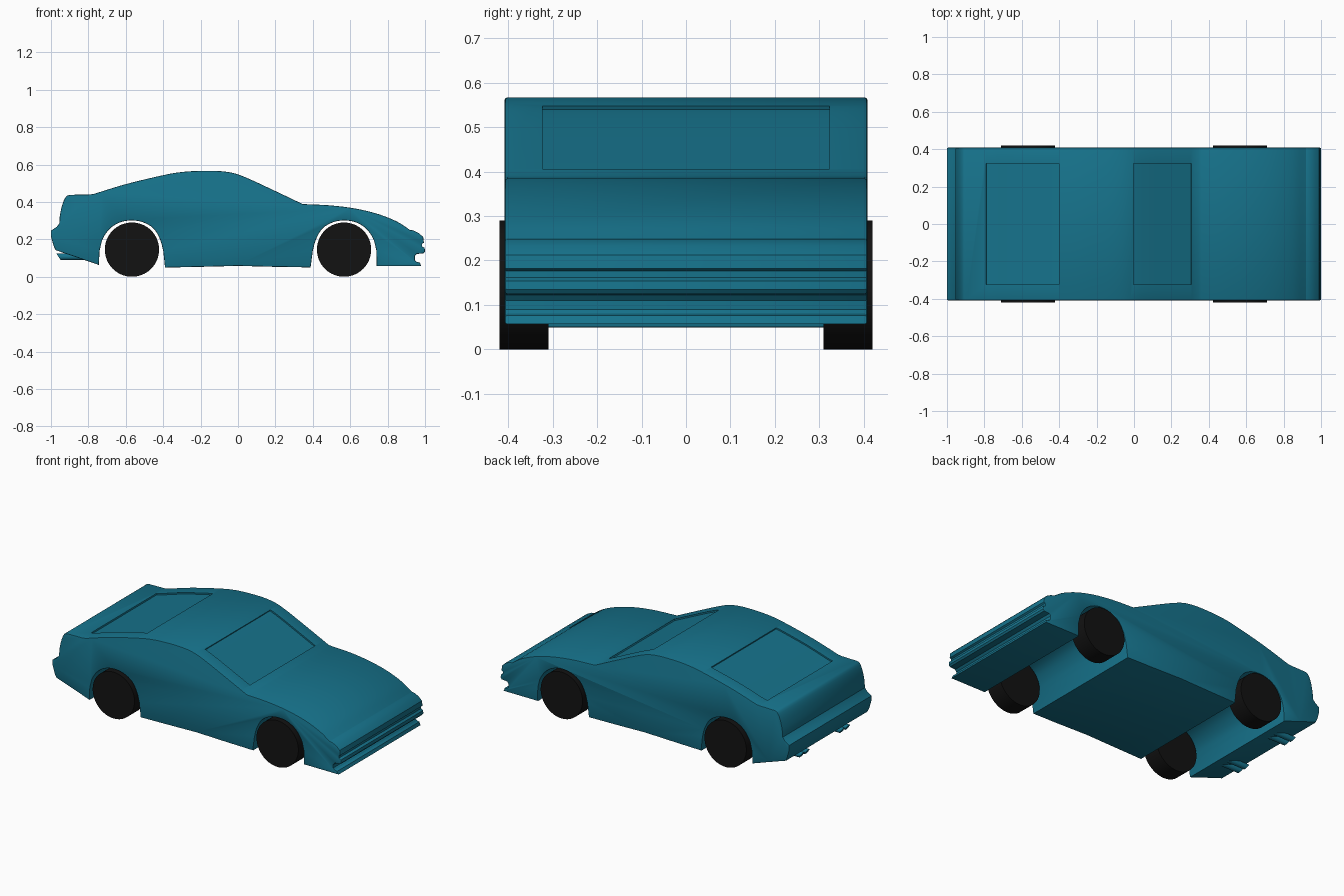
import bpy, bmesh, math
from mathutils import Vector

if "Cube" in bpy.data.objects:
    bpy.data.objects.remove(bpy.data.objects["Cube"])


def material(name, color):
    m = bpy.data.materials.new(name)
    m.diffuse_color = (*color, 1)
    m.use_nodes = True
    m.node_tree.nodes["Principled BSDF"].inputs["Base Color"].default_value = m.diffuse_color
    return m


TEAL = material("teal_paint", (0.008, 0.17, 0.26))
BLACK = material("black_rubber", (0.006, 0.006, 0.006))


def smooth_line(pts, n=4):
    """Catmull-Rom resampling of an open 2D line."""
    p = [Vector(q) for q in pts]
    p = [2 * p[0] - p[1]] + p + [2 * p[-1] - p[-2]]
    out = []
    for a, b, c, d in zip(p, p[1:], p[2:], p[3:]):
        for i in range(n):
            t = i / n
            out.append(0.5 * (2 * b + (c - a) * t + (2 * a - 5 * b + 4 * c - d) * t**2
                              + (3 * b - a - 3 * c + d) * t**3))
    return out + [p[-2]]


def prism(name, outline, half_width, bevel=0):
    """Extrude an xz outline symmetrically along y."""
    bm = bmesh.new()
    rings = [[bm.verts.new((q[0], y, q[1])) for q in outline] for y in (-half_width, half_width)]
    caps = [bm.faces.new(r) for r in rings]
    n = len(outline)
    for i in range(n):
        j = (i + 1) % n
        bm.faces.new((rings[0][i], rings[0][j], rings[1][j], rings[1][i]))
    bmesh.ops.recalc_face_normals(bm, faces=bm.faces)
    if bevel:
        edges = list({e for f in caps for e in f.edges})
        bmesh.ops.bevel(bm, geom=edges, offset=bevel, segments=2, profile=0.5, affect='EDGES')
    me = bpy.data.meshes.new(name)
    bm.to_mesh(me)
    bm.free()
    ob = bpy.data.objects.new(name, me)
    bpy.context.collection.objects.link(ob)
    me.materials.append(TEAL)
    return ob


def activate(ob):
    bpy.ops.object.select_all(action='DESELECT')
    ob.select_set(True)
    bpy.context.view_layer.objects.active = ob


# Side profile, running clockwise from the tail
tail = smooth_line([(-0.955, 0.285), (-0.952, 0.33), (-0.938, 0.39), (-0.918, 0.43), (-0.895, 0.438)], 3)
deck = [(-0.79, 0.440)]
roof = smooth_line([(-0.77, 0.443), (-0.6, 0.495), (-0.4, 0.543), (-0.3, 0.560), (-0.2, 0.566),
                    (-0.1, 0.565), (-0.02, 0.553), (0.06, 0.523), (0.2, 0.458), (0.345, 0.389)])
hood = smooth_line([(0.36, 0.388), (0.5, 0.381), (0.63, 0.364), (0.75, 0.335), (0.85, 0.295), (0.92, 0.25)])
nose = [(0.938, 0.248), (0.968, 0.233), (0.99, 0.212), (0.994, 0.182), (0.984, 0.176), (0.984, 0.162),
        (0.998, 0.154), (1.0, 0.135), (0.992, 0.125), (0.955, 0.122), (0.945, 0.11), (0.945, 0.09),
        (0.955, 0.08), (0.972, 0.076), (0.98, 0.057)]
arch = smooth_line([(0.173, 0.14), (0.155, 0.205), (0.115, 0.26), (0.06, 0.292), (0, 0.301),
                    (-0.06, 0.291), (-0.115, 0.258), (-0.15, 0.2), (-0.167, 0.14)])
front_arch = [(0.741, 0.057)] + [(0.567 + x, z) for x, z in arch] + [(0.388, 0.05)]
sill = [(0.2, 0.053), (0.0, 0.058), (-0.2, 0.053)]
rear_arch = [(-0.39, 0.049)] + [(-0.567 - x, z) for x, z in reversed(arch)] + [(-0.744, 0.063)]
bumper = [(-0.86, 0.103), (-0.975, 0.142), (-0.986, 0.165), (-1.0, 0.215), (-1.0, 0.246), (-0.97, 0.266)]

body = prism("car_body", tail + deck + roof + hood + nose + front_arch + sill + rear_arch + bumper,
             0.408, 0.005)

# Shallow recesses for the windscreen and the rear window
top = [Vector(q) for q in deck] + roof


def recess(name, x0, x1, half_width, depth=0.009):
    pts = [q for q in top if x0 <= q.x <= x1]
    d = (pts[-1] - pts[0]).normalized()
    up = Vector((-d.y, d.x))
    cutter = prism(name, [q - up * depth for q in pts] + [q + up * 0.05 for q in reversed(pts)], half_width)
    cutter.hide_render = True
    mod = body.modifiers.new(name, 'BOOLEAN')
    mod.operation = 'DIFFERENCE'
    mod.solver = 'EXACT'
    mod.object = cutter
    activate(body)
    bpy.ops.object.modifier_apply(modifier=mod.name)
    bpy.data.objects.remove(cutter)


recess("windscreen_cutter", -0.003, 0.343, 0.323)
recess("rear_window_cutter", -0.795, -0.4, 0.323)
activate(body)
bpy.ops.object.shade_smooth_by_angle(angle=math.radians(25))


def cylinder(name, radius, depth, loc, rot, mat, sides):
    bpy.ops.mesh.primitive_cylinder_add(vertices=sides, radius=radius, depth=depth, location=loc, rotation=rot)
    ob = bpy.context.object
    ob.name = name
    ob.data.materials.append(mat)
    bpy.ops.object.shade_smooth_by_angle(angle=math.radians(30))
    return ob


# Wheels
for end, x in (("front", 0.567), ("rear", -0.567)):
    for side, s in (("left", 1), ("right", -1)):
        cylinder(f"{end}_{side}_wheel", 0.145, 0.11, (x, s * 0.365, 0.145),
                 (math.pi / 2, 0, 0), BLACK, 64)

# Twin exhaust pipes with slanted tips
for side, s in (("left", 1), ("right", -1)):
    for k, dy in (("inner", -0.026), ("outer", 0.026)):
        pipe = cylinder(f"{side}_{k}_exhaust", 0.018, 0.14, (-0.89, s * (0.2 + dy), 0.107),
                        (0, math.pi / 2, 0), TEAL, 24)
        for v in pipe.data.vertices:
            if v.co.z < 0:
                v.co.z -= 0.012 * -v.co.x / 0.018
